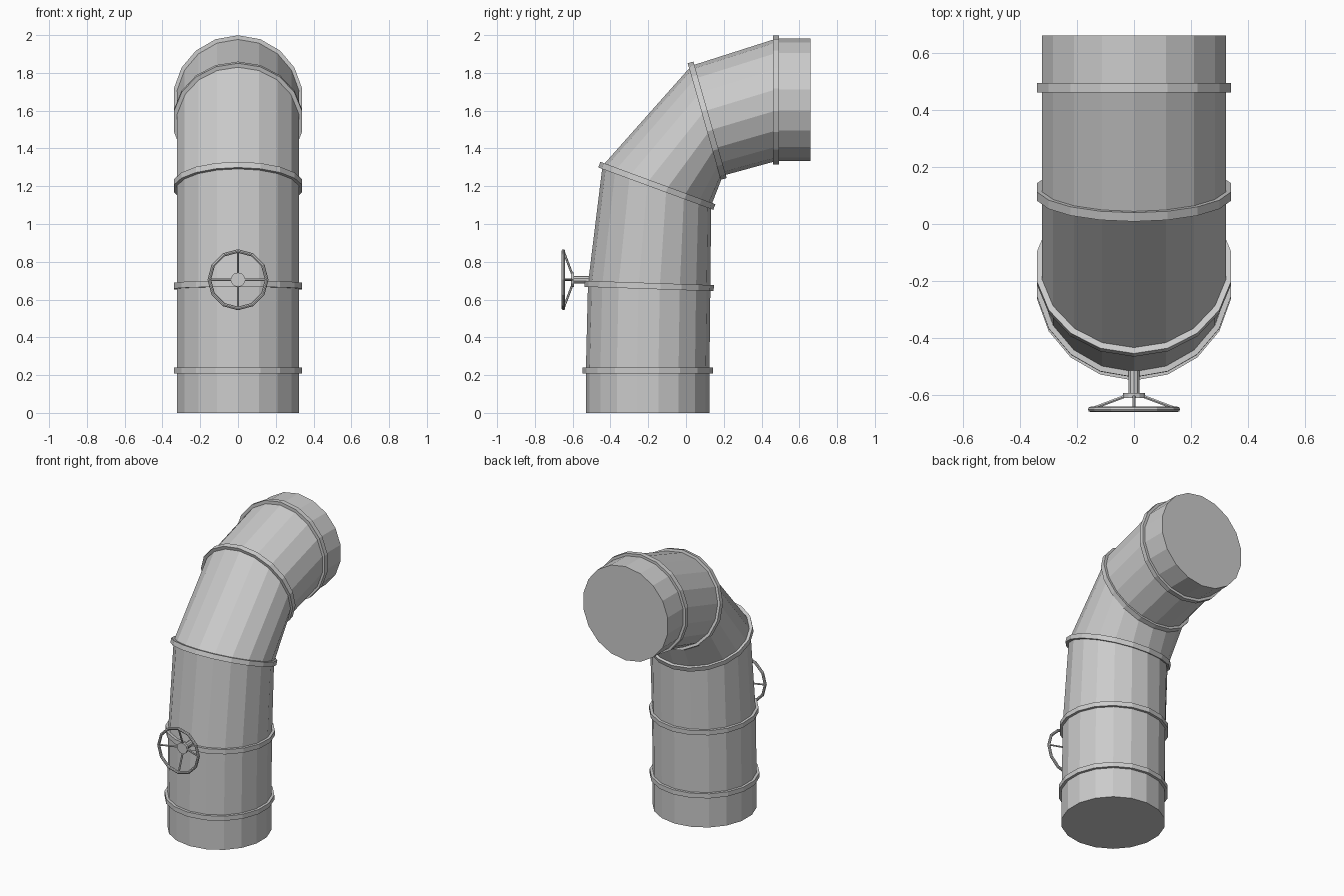
import bpy, bmesh, math
from mathutils import Vector

if "Cube" in bpy.data.objects:
    bpy.data.objects.remove(bpy.data.objects["Cube"])

SIDES = 18
RX = 0.327
# Pipe stations in the yz plane: outer-bend point, inner-bend point
STATIONS = [
    ((-0.53, 0.0), (0.124, 0.0)),
    ((-0.53, 0.225), (0.124, 0.225)),
    ((-0.519, 0.683), (0.129, 0.661)),
    ((-0.442, 1.308), (0.133, 1.096)),
    ((0.029, 1.838), (0.195, 1.256)),
    ((0.477, 1.981), (0.477, 1.333)),
    ((0.66, 1.981), (0.66, 1.333)),
]


def make_object(name, bm):
    bmesh.ops.recalc_face_normals(bm, faces=bm.faces)
    mesh = bpy.data.meshes.new(name)
    bm.to_mesh(mesh)
    bm.free()
    obj = bpy.data.objects.new(name, mesh)
    bpy.context.collection.objects.link(obj)
    return obj


def section(station, grow=0.0, shift=0.0):
    """Elliptical loop of points on a station plane."""
    a, b = (Vector((0, *p)) for p in station)
    centre, half = (a + b) / 2, (a - b) / 2
    axis = half.normalized()
    normal = axis.cross(Vector((1, 0, 0)))
    half = half + axis * grow
    pts = []
    for i in range(SIDES):
        t = 2 * math.pi * i / SIDES
        pts.append(centre + normal * shift + half * math.cos(t)
                   + Vector(((RX + grow) * math.sin(t), 0, 0)))
    return pts


def loft(name, loops, closed=False):
    """Skin loops of points; close into a ring or cap both ends."""
    bm = bmesh.new()
    rows = [[bm.verts.new(p) for p in loop] for loop in loops]
    n = len(rows[0])
    pairs = list(zip(rows, rows[1:])) + ([(rows[-1], rows[0])] if closed else [])
    for r, s in pairs:
        for i in range(n):
            j = (i + 1) % n
            bm.faces.new((r[i], r[j], s[j], s[i]))
    if not closed:
        bm.faces.new(rows[0])
        bm.faces.new(rows[-1])
    return make_object(name, bm)


def rod(name, start, end, radius, sides):
    """Straight prism between two points."""
    start, end = Vector(start), Vector(end)
    d = end - start
    bm = bmesh.new()
    bmesh.ops.create_cone(bm, cap_ends=True, segments=sides, radius1=radius,
                          radius2=radius, depth=d.length)
    obj = make_object(name, bm)
    obj.location = (start + end) / 2
    obj.rotation_euler = d.to_track_quat('Z', 'Y').to_euler()
    return obj


# Bent pipe with capped ends
loft("pipe", [section(s) for s in STATIONS])

# Raised bands at every joint
for k, s in enumerate(STATIONS[1:-1]):
    loft(f"joint_band_{k + 1}", [section(s, g, h) for g, h in
         ((-0.004, -0.016), (0.018, -0.016), (0.018, 0.016), (-0.004, 0.016))],
         closed=True)

# Valve stem and hub
WZ = 0.705
rod("valve_stem", (0, -0.50, WZ), (0, -0.595, WZ), 0.02, 10)
rod("valve_hub", (0, -0.592, WZ), (0, -0.61, WZ), 0.038, 12)

# Hand wheel rim
rim = []
for i in range(12):
    t = 2 * math.pi * i / 12
    out = Vector((math.sin(t), 0, math.cos(t)))
    rim.append([Vector((0, -0.649, WZ)) + out * (0.152 + 0.0095 * math.cos(u))
                + Vector((0, 0.0095 * math.sin(u), 0))
                for u in (2 * math.pi * j / 8 for j in range(8))])
loft("wheel_rim", rim, closed=True)

# Four dished spokes
for k in range(4):
    x, z = round(math.sin(k * math.pi / 2)), round(math.cos(k * math.pi / 2))
    rod(f"wheel_spoke_{k + 1}", (0.028 * x, -0.602, WZ + 0.028 * z),
        (0.15 * x, -0.648, WZ + 0.15 * z), 0.006, 6)
